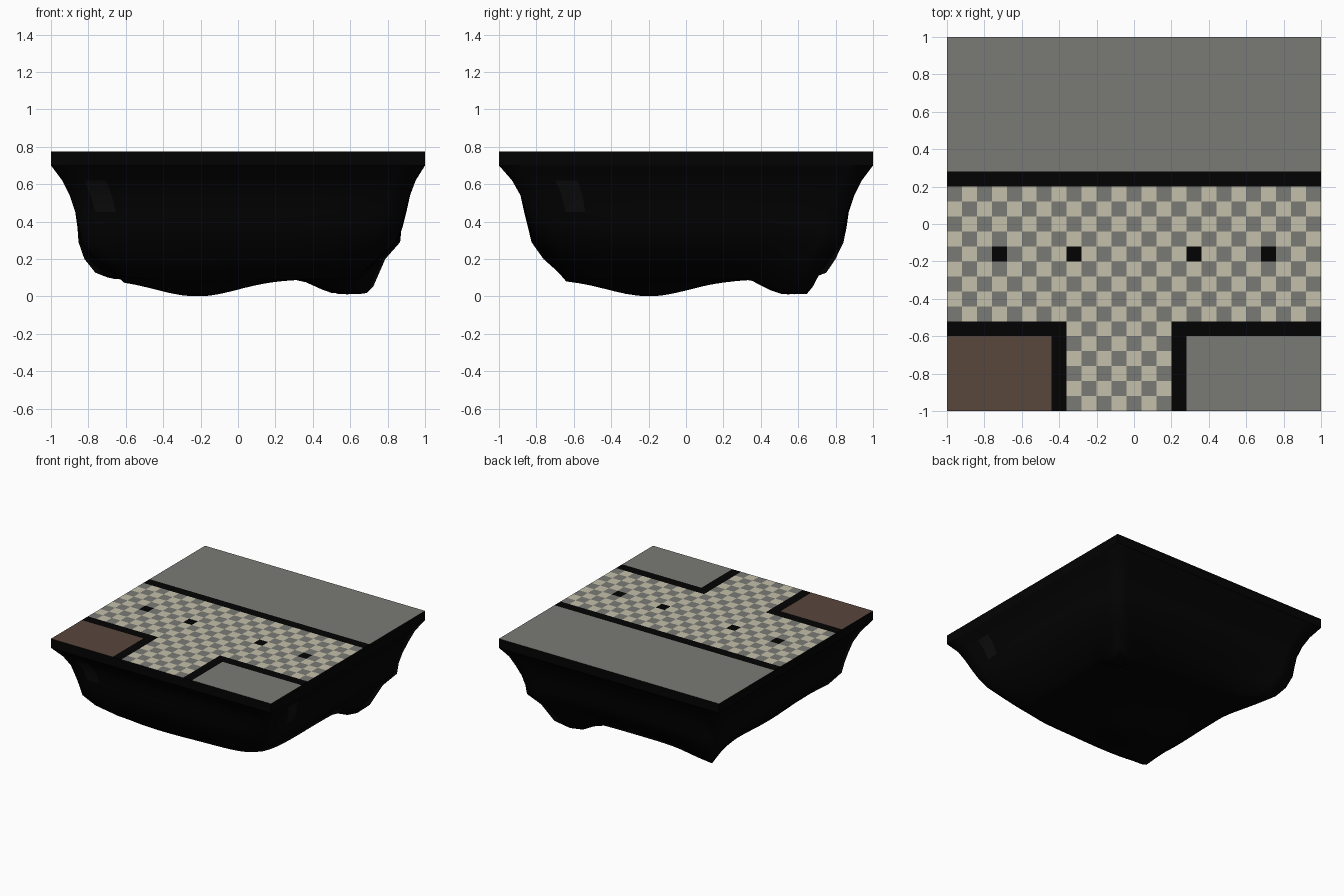
import bpy, bmesh, math

if "Cube" in bpy.data.objects:
    bpy.data.objects.remove(bpy.data.objects["Cube"])

def mat(name, rgb):
    m = bpy.data.materials.new(name)
    m.diffuse_color = (*rgb, 1)
    m.use_nodes = True
    m.node_tree.nodes["Principled BSDF"].inputs["Base Color"].default_value = m.diffuse_color
    return m

BLACK = mat("black", (0.0008, 0.0008, 0.0008))
GREY = mat("grey", (0.195, 0.197, 0.180))
CREAM = mat("cream", (0.56, 0.53, 0.405))
BROWN = mat("brown", (0.100, 0.063, 0.045))
CHARCOAL = mat("charcoal", (0.004, 0.004, 0.004))

def finish(bm, name, mats):
    me = bpy.data.meshes.new(name)
    bmesh.ops.recalc_face_normals(bm, faces=bm.faces[:])
    bm.to_mesh(me)
    bm.free()
    for m in mats:
        me.materials.append(m)
    ob = bpy.data.objects.new(name, me)
    bpy.context.collection.objects.link(ob)
    return ob

# Floor slab: 25 x 25 cells coloured by the room plan, black rim
N, CELL, TOP, RIM = 25, 0.08, 0.775, 0.70

def tile(i, j):
    """Column i from the left, row j from the back: 0 black 1 grey 2 cream 3 brown"""
    if j < 9:
        return 1
    if j == 9 or (j == 14 and i in (3, 8, 16, 21)):
        return 0
    if j < 19 or 8 <= i <= 14:
        return 2 if (i + j) % 2 else 1
    if j == 19 or i in (7, 15):
        return 0
    return 3 if i < 7 else 1

bm = bmesh.new()
grid = [[bm.verts.new((-1 + i * CELL, 1 - j * CELL, TOP)) for i in range(N + 1)]
        for j in range(N + 1)]
for j in range(N):
    for i in range(N):
        f = bm.faces.new((grid[j][i], grid[j + 1][i], grid[j + 1][i + 1], grid[j][i + 1]))
        f.material_index = tile(i, j)
edge = [e for e in bm.edges if e.is_boundary]
ext = bmesh.ops.extrude_edge_only(bm, edges=edge)["geom"]
for g in ext:
    if isinstance(g, bmesh.types.BMVert):
        g.co.z = RIM
    elif isinstance(g, bmesh.types.BMFace):
        g.material_index = 0
finish(bm, "floor_slab", [BLACK, GREY, CREAM, BROWN])

# Rocky underside: square rings shrinking downwards, then a lumpy bottom
def lump(x, y, cx, cy, r, power=2):
    return math.exp(-(math.hypot(x - cx, y - cy) / r) ** power)

def bottom(x, y):
    return (0.092 - 0.081 * lump(x, y, 0.59, 0.58, 0.18, 4)
            - 0.092 * lump(x, y, -0.22, -0.2, 0.31)
            + 0.035 * lump(x, y, -0.75, 0.75, 0.14)
            + 0.02 * lump(x, y, -0.65, -0.65, 0.16))

# z, reach to left, right, front, back, then corner push: front left, front right, back right, back left
LEVELS = [
    (0.70, 1.00, 1.00, 1.00, 1.00, 0, 0, 0, 0),
    (0.62, 0.94, 0.95, 0.93, 0.94, 0, 0, 0, 0),
    (0.54, 0.90, 0.92, 0.885, 0.90, 0, 0, 0, 0),
    (0.45, 0.87, 0.90, 0.865, 0.87, 0, -0.02, -0.01, 0),
    (0.37, 0.85, 0.88, 0.845, 0.85, 0, -0.04, -0.01, 0.01),
    (0.29, 0.82, 0.85, 0.81, 0.81, 0.02, -0.06, 0.02, 0.04),
    (0.20, 0.74, 0.75, 0.74, 0.72, 0.03, -0.08, 0.05, 0.11),
    (None, 0.61, 0.64, 0.64, 0.60, 0.03, -0.13, 0.13, 0.25),
]
SIDE = 16
square = []
for s in range(4):
    for k in range(SIDE):
        t = -1 + 2 * k / SIDE
        square.append([(t, -1), (1, t), (-t, 1), (-1, -t)][s])

def place(u, v, level):
    left, right, front, back = level[1:5]
    push = level[5:][(1 if u > 0 else 0) if v <= 0 else (2 if u > 0 else 3)]
    a, b = sorted((abs(u), abs(v)))
    grow = 1 + push * (a / b) ** 4
    return u * (right if u > 0 else left) * grow, v * (back if v > 0 else front) * grow

bm = bmesh.new()
rings = []
for level in LEVELS:
    ring = []
    for u, v in square:
        x, y = place(u, v, level)
        ring.append(bm.verts.new((x, y, bottom(x, y) if level[0] is None else level[0])))
    rings.append(ring)
last = [v.co.copy() for v in rings[-1]]
for f in (0.9, 0.8, 0.7, 0.6, 0.5, 0.4, 0.3, 0.2, 0.1):
    rings.append([bm.verts.new((c.x * f, c.y * f, bottom(c.x * f, c.y * f))) for c in last])
centre = bm.verts.new((0, 0, bottom(0, 0)))
M = len(square)
for r0, r1 in zip(rings, rings[1:]):
    for k in range(M):
        bm.faces.new((r0[k], r0[(k + 1) % M], r1[(k + 1) % M], r1[k]))
for k in range(M):
    bm.faces.new((rings[-1][k], rings[-1][(k + 1) % M], centre))

# Faint lighter stones set in the front and right walls
for f in bm.faces:
    f.smooth = True
    c = f.calc_center_median()
    if 0.46 < c.z < 0.61:
        if (c.y < -0.8 and -0.78 < c.x < -0.65) or (c.x > 0.8 and -0.7 < c.y < -0.58):
            f.material_index = 1
finish(bm, "rock_underside", [BLACK, CHARCOAL])
